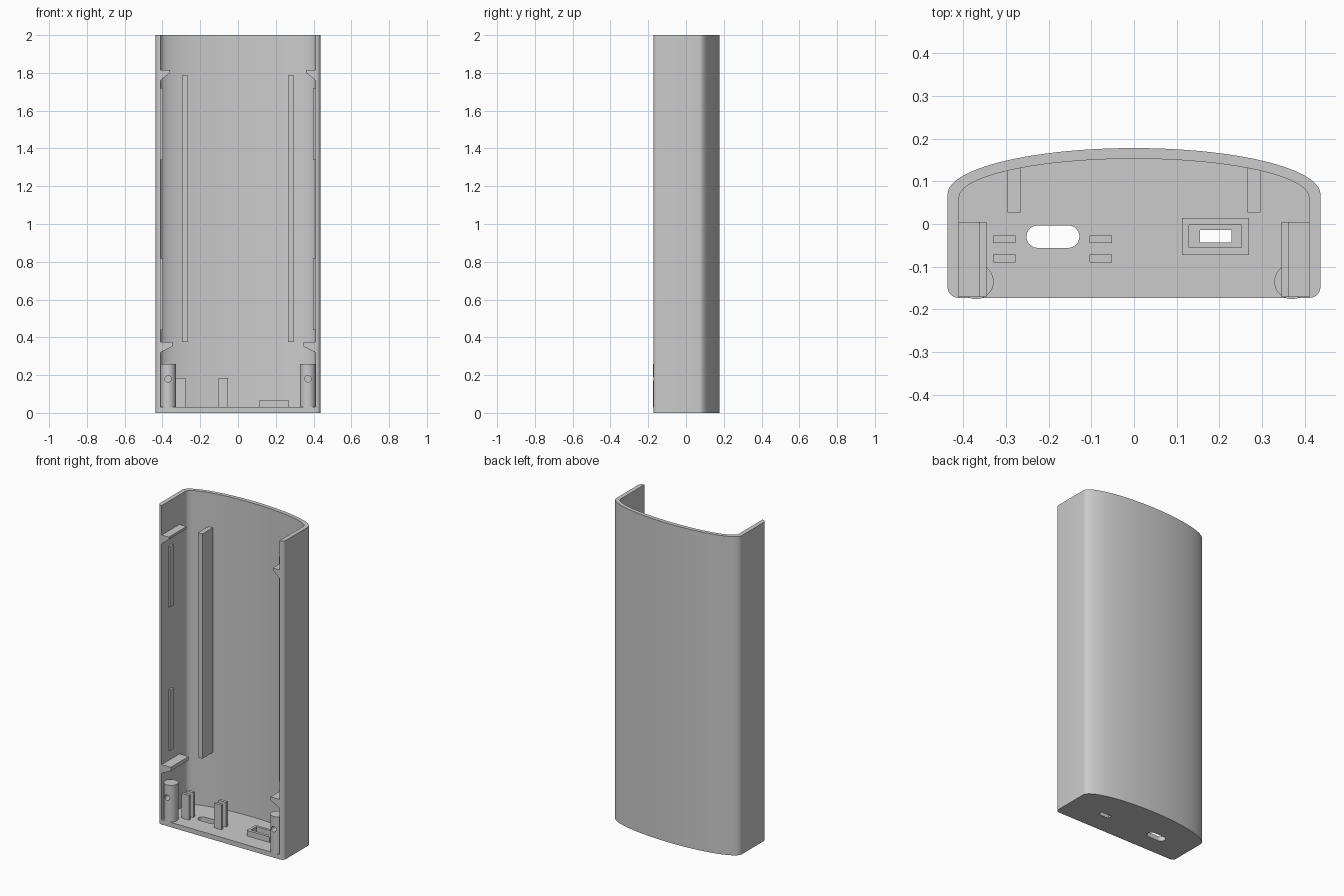
import bpy, bmesh, math
from mathutils import Vector

cube = bpy.data.objects.get("Cube")
if cube:
    bpy.data.objects.remove(cube, do_unlink=True)

grey = bpy.data.materials.new("plain grey plastic")
grey.use_nodes = True
grey.diffuse_color = (0.6, 0.6, 0.6, 1)
grey.node_tree.nodes["Principled BSDF"].inputs["Base Color"].default_value = (0.6, 0.6, 0.6, 1)

HALF_W, WALL, FRONT, FLOOR, TOP = 0.437, 0.027, -0.173, 0.03, 2.0
INNER = HALF_W - WALL


def prism(name, pts, lo, hi, axis="z"):
    """Extrude a 2D outline along z (outline in x, y) or y (outline in x, z)."""
    bm = bmesh.new()
    place = (lambda a, b: (a, b, lo)) if axis == "z" else (lambda a, b: (a, lo, b))
    face = bm.faces.new([bm.verts.new(place(a, b)) for a, b in pts])
    geom = bmesh.ops.extrude_face_region(bm, geom=[face])["geom"]
    move = Vector((0, 0, hi - lo)) if axis == "z" else Vector((0, hi - lo, 0))
    bmesh.ops.translate(bm, vec=move, verts=[v for v in geom if isinstance(v, bmesh.types.BMVert)])
    bmesh.ops.recalc_face_normals(bm, faces=bm.faces)
    mesh = bpy.data.meshes.new(name)
    bm.to_mesh(mesh)
    bm.free()
    mesh.materials.append(grey)
    obj = bpy.data.objects.new(name, mesh)
    bpy.context.collection.objects.link(obj)
    return obj


def rect(x0, x1, y0, y1):
    return [(x0, y0), (x1, y0), (x1, y1), (x0, y1)]


def arc(cx, cy, rx, ry, start, end, n):
    angles = [math.radians(start + (end - start) * i / n) for i in range(n + 1)]
    return [(cx + rx * math.cos(a), cy + ry * math.sin(a)) for a in angles]


def activate(obj):
    bpy.ops.object.select_all(action="DESELECT")
    obj.select_set(True)
    bpy.context.view_layer.objects.active = obj


def cut(obj, cutter):
    cutter.hide_render = True
    mod = obj.modifiers.new("cut", "BOOLEAN")
    mod.operation, mod.solver, mod.object = "DIFFERENCE", "EXACT", cutter
    activate(obj)
    bpy.ops.object.modifier_apply(modifier=mod.name)
    bpy.data.objects.remove(cutter, do_unlink=True)


def smooth(obj):
    activate(obj)
    bpy.ops.object.shade_smooth_by_angle(angle=math.radians(30))


# Curved case: solid outline, hollowed from the front and top
r = 0.025
outline = (arc(0, 0.07, HALF_W, 0.108, 0, 180, 64)
           + arc(-HALF_W + r, FRONT + r, r, r, 180, 270, 8)
           + arc(HALF_W - r, FRONT + r, r, r, 270, 360, 8))
case = prism("case_shell", outline, 0, TOP)
hollow = arc(0, 0.062, INNER, 0.091, 0, 180, 64) + [(-INNER, -0.3), (INNER, -0.3)]
cut(case, prism("hollow_cutter", hollow, FLOOR, TOP + 0.1))

# Floor openings: rounded slot and small rectangular window
sr, sy = 0.0265, -0.0295
slot = arc(-0.252 + sr, sy, sr, sr, 90, 270, 16) + arc(-0.128 - sr, sy, sr, sr, -90, 90, 16)
cut(case, prism("slot_cutter", slot, -0.1, 0.1))
cut(case, prism("window_cutter", rect(0.155, 0.228, -0.043, -0.014), -0.1, 0.1))
smooth(case)

# Raised frame around the window
frame = prism("window_frame", rect(0.112, 0.27, -0.073, 0.014), FLOOR - 0.002, 0.065)
cut(frame, prism("frame_cutter", rect(0.129, 0.252, -0.055, -0.002), 0, 0.1))

# Holding posts beside the slot
for side, x in (("right", -0.33), ("left", -0.104)):
    for place, y in (("front", -0.09), ("rear", -0.045)):
        prism(f"post_{place}_{side}", rect(x, x + 0.052, y, y + 0.018), FLOOR - 0.002, 0.185)

for side, s in (("left", 1), ("right", -1)):
    # Long rail on the back wall
    prism(f"back_rail_{side}", rect(s * 0.266, s * 0.296, 0.027, 0.14), 0.375, 1.785)

    # Screw boss with a cross hole
    boss = prism(f"screw_boss_{side}", arc(s * 0.37, -0.135, 0.041, 0.041, 0, 350, 35),
                 FLOOR - 0.002, 0.26)
    cut(boss, prism("boss_cutter", arc(s * 0.37, 0.18, 0.017, 0.017, 0, 345, 23),
                    -0.3, -0.125, "y"))
    smooth(boss)

    # Wedge shaped clips
    for place, tip, top, lip, base in (("upper", 0.361, 1.815, 1.8, 1.76),
                                       ("lower", 0.346, 0.375, 0.352, 0.32)):
        wedge = [(INNER + 0.005, top), (tip, top), (tip, lip), (INNER, base), (INNER + 0.005, base)]
        prism(f"clip_{place}_{side}", [(s * x, z) for x, z in wedge], FRONT + 0.002, 0.005, "y")

    # Thin ribs on the side wall
    for place, z in (("upper", 1.34), ("lower", 0.44)):
        prism(f"side_rib_{place}_{side}", rect(s * 0.398, s * (INNER + 0.003), -0.105, -0.07),
              z, z + 0.38)
